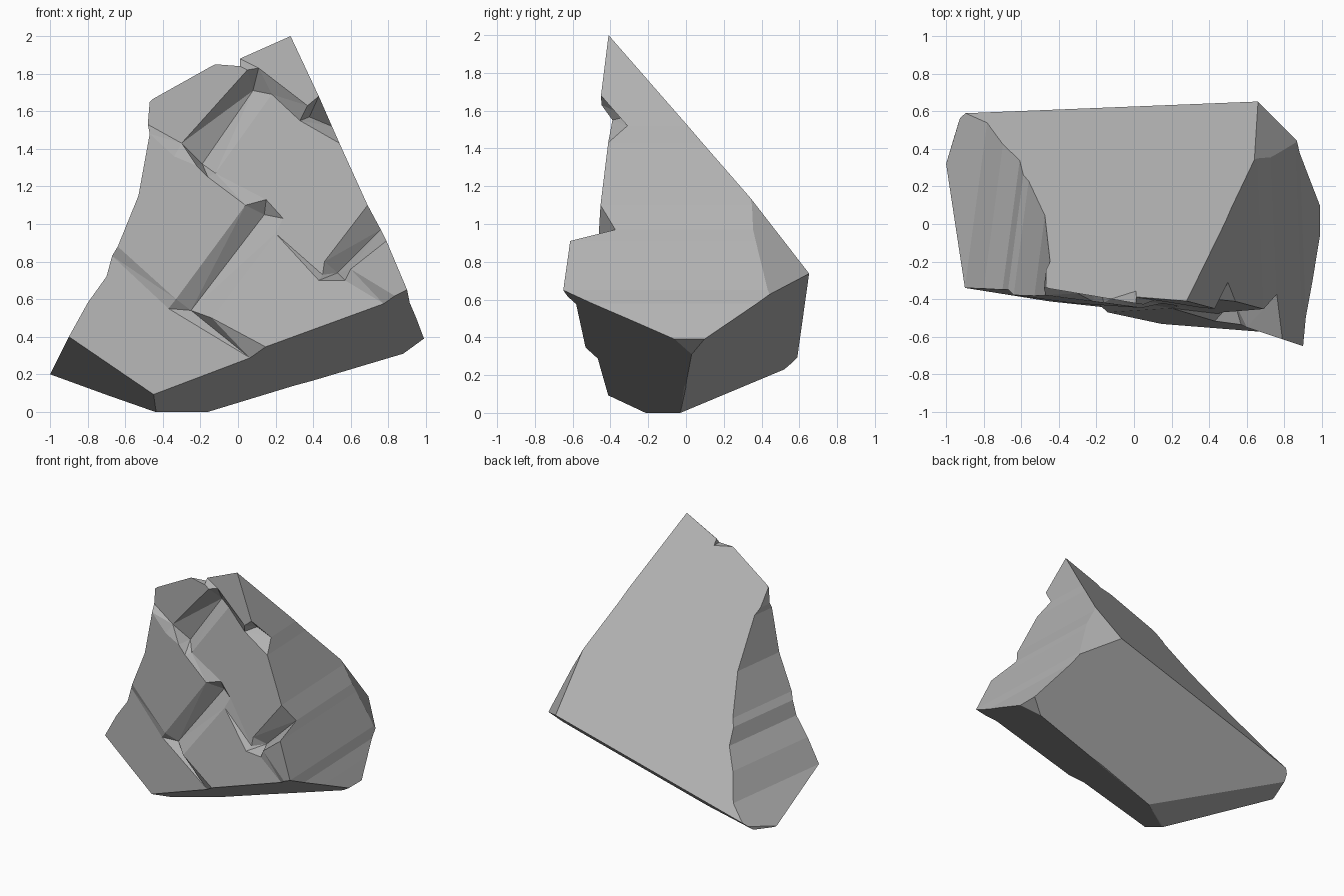
import bpy, bmesh
from mathutils import Vector
from mathutils.geometry import delaunay_2d_cdt

if "Cube" in bpy.data.objects:
    bpy.data.objects.remove(bpy.data.objects["Cube"])

# Front ledges and crack floors: depth plane y = c + a*x + b*z
PLANES = {
    "A": (-.473, -.126, .049), "B": (-.475, -.11, .03), "C": (-.564, -.134, .15),
    "D": (-.528, -.05, .10), "E": (-.53, -.107, .075), "F": (-.35, -.333, 0),
    "G": (-.42, -.17, 0), "1": (-.37, 0, 0), "2": (-.31, 0, 0),
    "3": (-.50, 0, .13), "4": (-.31, 0, 0),
}

# Front silhouette, split by the ledge each stretch belongs to
OUTLINE = [
    ("A", [(-1, .2), (-.9, .4), (-.8, .58), (-.7, .72), (-.67, .83)]),
    ("B", [(-.64, .88), (-.53, 1.15), (-.47, 1.48)]),
    ("G", [(-.48, 1.53), (-.47, 1.65), (-.38, 1.73), (-.12, 1.85), (.01, 1.84)]),
    ("E", [(.01, 1.88), (.28, 2), (.43, 1.68)]),
    ("4", [(.5, 1.52)]),
    ("D", [(.54, 1.43), (.69, 1.1)]),
    ("3", [(.76, .97)]),
    ("F", [(.79, .91), (.9, .65), (.92, .58)]),
    ("C", [(.96, .5), (.99, .39), (.88, .31), (.45, .18)]),
    ("A", [(.3, .14), (-.16, 0), (-.45, 0)]),
]

# Sharp ledge borders crossing the front
RIDGES = [
    ("A", [(-.67, .83), (-.37, .55), (.06, .29), (.3, .14)]),
    ("B", [(-.64, .88), (-.33, .6), (.04, 1.1), (-.16, 1.25), (-.22, 1.31),
           (-.34, 1.36), (-.47, 1.48)]),
    ("C", [(.45, .18), (.14, .35), (-.14, .5), (.2, .95), (.43, .7), (.57, .7),
           (.77, .58), (.96, .5)]),
    ("D", [(.54, 1.43), (.33, 1.55), (.18, 1.69), (-.12, 1.27), (.15, 1.13),
           (.24, 1.03), (.45, .73), (.46, .8), (.69, 1.1)]),
    ("E", [(.01, 1.88), (.11, 1.83), (.37, 1.63), (.43, 1.68)]),
    ("F", [(.79, .91), (.6, .76), (.83, .62), (.92, .58)]),
    ("G", [(-.48, 1.53), (-.3, 1.43), (.05, 1.82), (.01, 1.84)]),
    ("1", [(-.25, .54), (.14, 1.05)]),
    ("2", [(-.19, 1.32), (.08, 1.71)]),
    ("3", [(.53, .74), (.76, .97)]),
    ("4", [(.38, 1.57), (.5, 1.52)]),
]

# Flat cleavage cuts, each through three points
CUTS = [
    ((.28, -.41, 2), (.66, .65, .74), (-.88, .59, .30)),       # sloping back
    ((.64, .34, 1.14), (.66, .65, .74), (.88, .43, .62)),      # back right corner
    ((-.94, .52, .23), (-.16, -.03, 0), (.88, .03, .31)),      # rear underside
    ((-.16, -.03, 0), (.88, .03, .31), (.9, -.65, .65)),       # front underside
    ((-.16, -.03, 0), (-.45, -.21, 0), (-.94, .52, .23)),      # left underside
    ((-.9, -.34, .4), (-.46, -.41, .1), (-1, .32, .2)),        # lower left
    ((-1, .32, .2), (-.94, .52, .23), (-.92, .55, .7)),        # back left corner
]


def depth(key, p):
    c, a, b = PLANES[key]
    return c + a * p[0] + b * p[1]


# Collect shared points and constraint edges
index, pts, ys = {}, [], []


def point(key, p):
    if p not in index:
        index[p] = len(pts)
        pts.append(Vector(p))
        ys.append(depth(key, p))
    return index[p]


loop = [point(k, p) for k, run in OUTLINE for p in run][::-1]
edges = []
for k, run in RIDGES:
    ids = [point(k, p) for p in run]
    edges += list(zip(ids, ids[1:]))
verts2d, _, tris, _, _, _ = delaunay_2d_cdt(pts, edges, [loop], 1, 1e-5)

# Stepped front sheet, extruded back into a block that narrows slightly
bm = bmesh.new()
vs = []
for v in verts2d:
    near = min(range(len(pts)), key=lambda i: (pts[i] - v).length)
    vs.append(bm.verts.new((v.x, ys[near], v.y)))
for t in tris:
    bm.faces.new([vs[i] for i in t])
ext = bmesh.ops.extrude_face_region(bm, geom=bm.faces[:], use_keep_orig=True)
for g in ext["geom"]:
    if isinstance(g, bmesh.types.BMVert):
        g.co.y = 1.0
        if g.co.x < -.45 and g.co.z > .3:
            g.co.x += .18
        elif g.co.x > .4 and g.co.z > .45:
            g.co.x -= .06
bmesh.ops.recalc_face_normals(bm, faces=bm.faces[:])

# Cleave the block and cap every cut
middle = Vector((0, 0, .8))
for a, b, c in CUTS:
    a, b, c = Vector(a), Vector(b), Vector(c)
    n = (b - a).cross(c - a).normalized()
    if n.dot(middle - a) > 0:
        n = -n
    bmesh.ops.bisect_plane(bm, geom=bm.verts[:] + bm.edges[:] + bm.faces[:], dist=1e-4,
                           plane_co=a, plane_no=n, clear_outer=True)
    rim = [e for e in bm.edges if e.is_boundary]
    bmesh.ops.holes_fill(bm, edges=rim, sides=0)
bmesh.ops.dissolve_limit(bm, angle_limit=.01, verts=bm.verts[:], edges=bm.edges[:])
bmesh.ops.recalc_face_normals(bm, faces=bm.faces[:])

mesh = bpy.data.meshes.new("rock")
bm.to_mesh(mesh)
bm.free()
rock = bpy.data.objects.new("rock", mesh)
bpy.context.collection.objects.link(rock)

# Dark stone
stone = bpy.data.materials.new("stone")
stone.diffuse_color = (.45, .45, .45, 1)
stone.use_nodes = True
stone.node_tree.nodes["Principled BSDF"].inputs["Base Color"].default_value = stone.diffuse_color
mesh.materials.append(stone)
